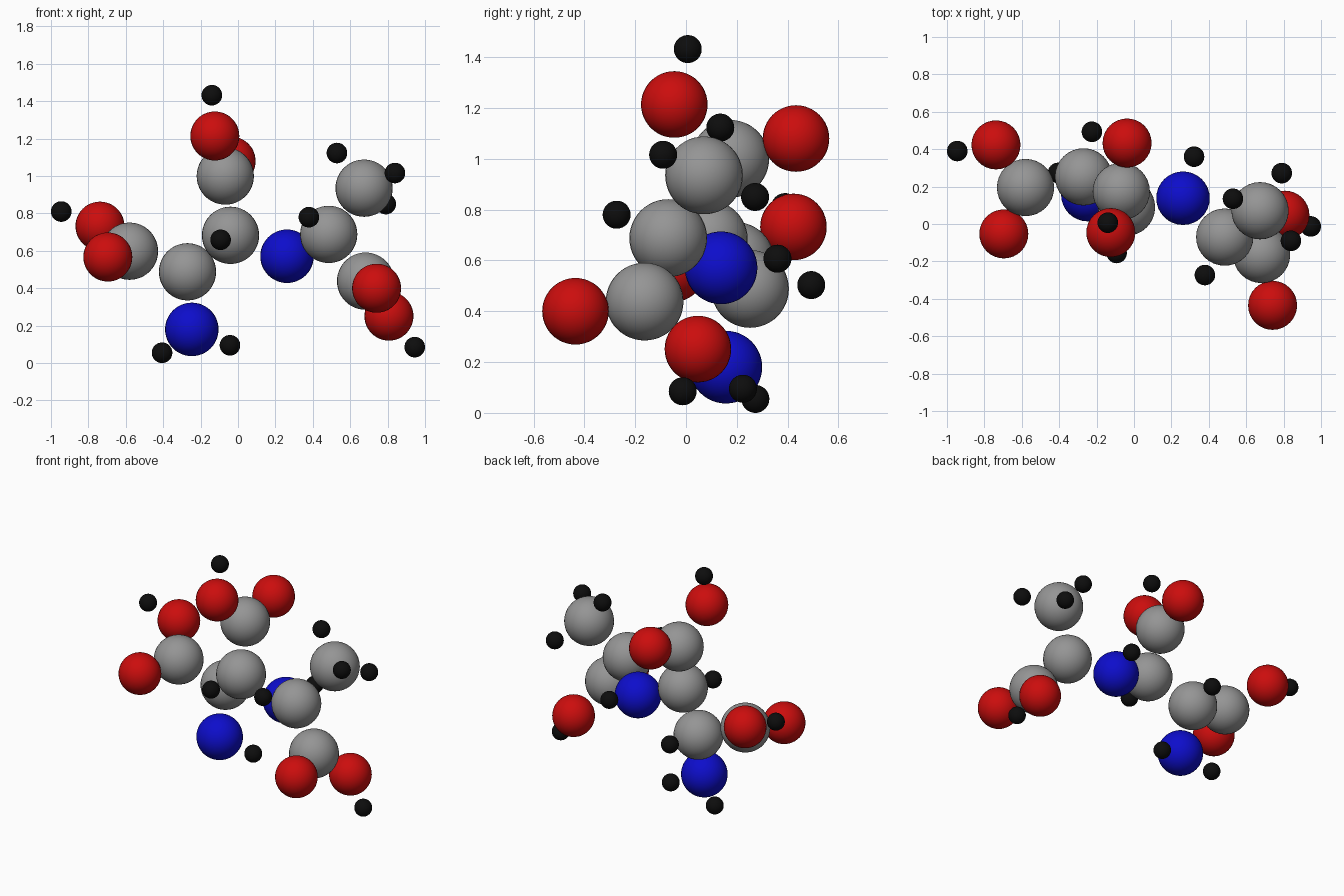
import bpy


def material(name, rgb):
    m = bpy.data.materials.new(name)
    m.diffuse_color = (*rgb, 1)
    return m


# element: radius, material
KINDS = {
    "carbon": (0.153, material("mid_grey", (0.30, 0.30, 0.30))),
    "nitrogen": (0.143, material("blue", (0.004, 0.004, 0.6))),
    "oxygen": (0.131, material("red", (0.6, 0.004, 0.004))),
    "hydrogen": (0.055, material("black", (0.004, 0.004, 0.004))),
}

# atom centres
ATOMS = {
    "carbon": [
        (-0.04, 0.09, 0.683), (-0.068, 0.174, 1.0), (-0.27, 0.252, 0.488),
        (-0.58, 0.195, 0.598), (0.485, -0.07, 0.688), (0.682, -0.163, 0.438),
        (0.674, 0.071, 0.935)],
    "nitrogen": [(-0.247, 0.157, 0.18), (0.262, 0.138, 0.571)],
    "oxygen": [
        (-0.124, -0.046, 1.214), (-0.037, 0.433, 1.08), (-0.738, 0.423, 0.732),
        (-0.696, -0.053, 0.567), (0.807, 0.047, 0.251), (0.741, -0.435, 0.4)],
    "hydrogen": [
        (-0.945, 0.39, 0.81), (-0.14, 0.007, 1.432), (-0.093, -0.155, 0.659),
        (-0.406, 0.273, 0.055), (-0.043, 0.224, 0.095), (0.379, -0.273, 0.78),
        (0.529, 0.135, 1.123), (0.839, -0.09, 1.016), (0.79, 0.272, 0.85),
        (0.945, -0.013, 0.085), (0.321, 0.36, 0.607), (-0.225, 0.493, 0.503)],
}

# one ball per atom
for kind, (radius, mat) in KINDS.items():
    for i, centre in enumerate(ATOMS[kind], 1):
        bpy.ops.mesh.primitive_uv_sphere_add(
            segments=32, ring_count=24, radius=radius, location=centre)
        ball = bpy.context.object
        ball.name = f"{kind}_ball_{i}"
        ball.data.materials.append(mat)
        bpy.ops.object.shade_smooth()
